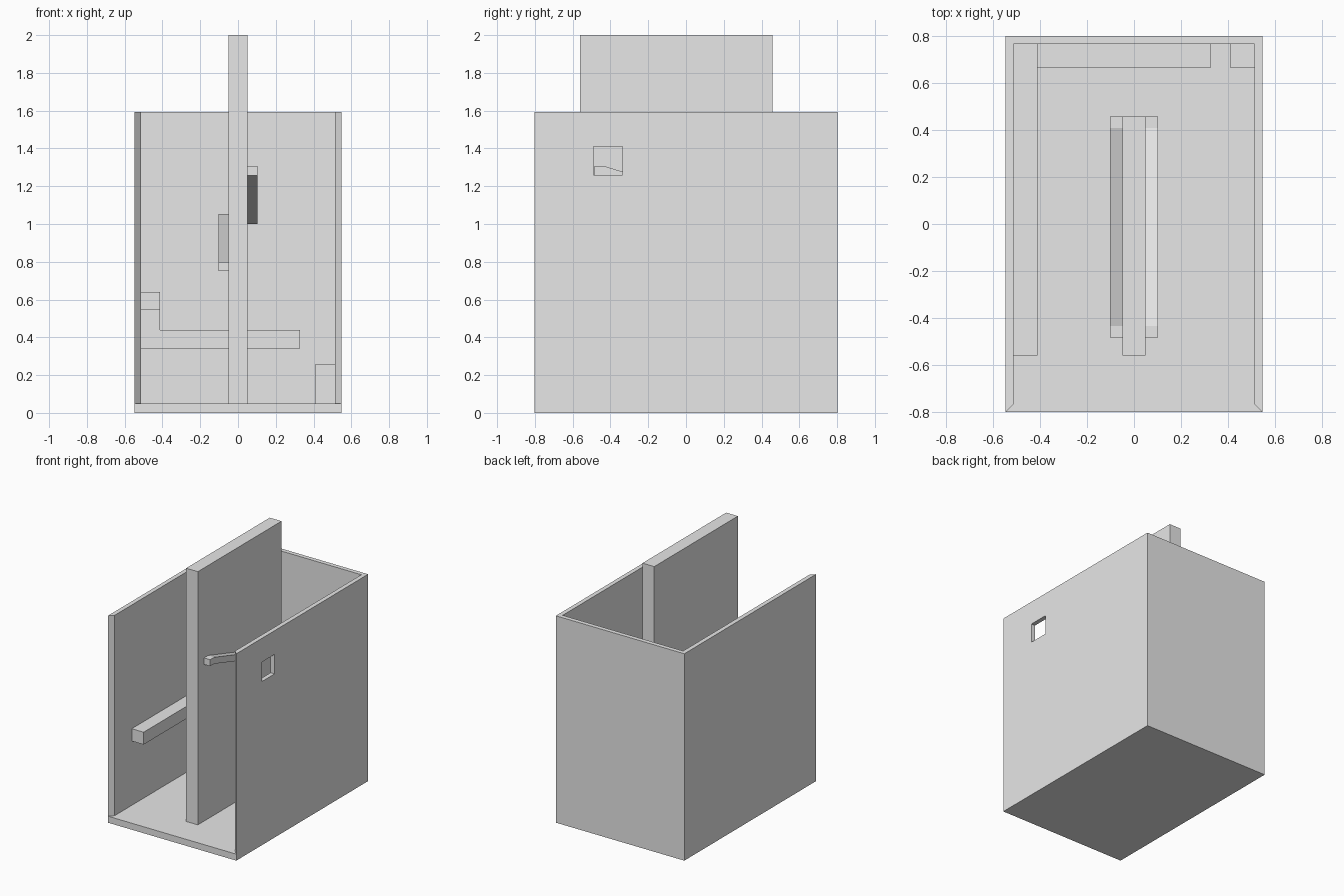
import bpy
import bmesh
from mathutils import Vector

if "Cube" in bpy.data.objects:
    bpy.data.objects.remove(bpy.data.objects["Cube"])

grey = bpy.data.materials.new("light_grey")
grey.diffuse_color = (0.8, 0.8, 0.8, 1)
grey.use_nodes = True
grey.node_tree.nodes["Principled BSDF"].inputs["Base Color"].default_value = grey.diffuse_color


def prism(name, outline, axis, lo, hi):
    """Extrude a 2D outline along an axis: 'x' takes (y, z), 'y' takes (x, z), 'z' takes (x, y)."""
    place = {"x": lambda a, b: (lo, a, b),
             "y": lambda a, b: (a, lo, b),
             "z": lambda a, b: (a, b, lo)}[axis]
    step = Vector([(hi - lo) * (axis == k) for k in "xyz"])
    bm = bmesh.new()
    face = bm.faces.new([bm.verts.new(place(a, b)) for a, b in outline])
    out = bmesh.ops.extrude_face_region(bm, geom=[face])
    bmesh.ops.translate(bm, vec=step,
                        verts=[g for g in out["geom"] if isinstance(g, bmesh.types.BMVert)])
    bmesh.ops.recalc_face_normals(bm, faces=bm.faces)
    mesh = bpy.data.meshes.new(name)
    bm.to_mesh(mesh)
    bm.free()
    mesh.materials.append(grey)
    obj = bpy.data.objects.new(name, mesh)
    bpy.context.collection.objects.link(obj)
    return obj


def box(name, x, y, z):
    return prism(name, [(x[0], y[0]), (x[1], y[0]), (x[1], y[1]), (x[0], y[1])], "z", *z)


def cut(target, cutter):
    mod = target.modifiers.new(cutter.name, "BOOLEAN")
    mod.operation = "DIFFERENCE"
    mod.solver = "EXACT"
    mod.object = cutter
    cutter.hide_render = True
    cutter.hide_set(True)


X, Y, TOP = 0.547, 0.802, 1.593     # outer half width, half depth, wall height
XI, YI, FLOOR = 0.513, 0.768, 0.05  # inner faces

# Open-fronted case, with wall ends mitred to a sharp front edge
case = box("case", (-X, X), (-Y, Y), (0, TOP))
cavity = prism("cavity_cutter",
               [(-X - 0.1, -Y - 0.1), (X + 0.1, -Y - 0.1), (XI, -YI),
                (XI, YI), (-XI, YI), (-XI, -YI)], "z", FLOOR, TOP + 0.2)
cut(case, cavity)

# Small square window through the right wall
window = box("window_cutter", (XI - 0.05, X + 0.05), (-0.49, -0.335), (1.26, 1.41))
cut(case, window)

# Tall central divider
box("divider", (-0.05, 0.05), (-0.56, 0.458), (FLOOR, 2.0))


# Sloped rails on the divider, with short level ends
def rail(name, x, z_front, z_back, thick=0.05):
    path = [(-0.485, z_front), (-0.435, z_front), (0.41, z_back), (0.458, z_back)]
    outline = path + [(y, z - thick) for y, z in reversed(path)]
    prism(name, outline, "x", *x)


rail("right_rail", (0.05, 0.102), 1.307, 1.05)
rail("left_rail", (-0.102, -0.05), 0.80, 1.053)

# Steps along the back wall: corner block, then a bar that turns up at the left
box("corner_block", (0.41, XI), (0.668, YI), (FLOOR, 0.258))
prism("back_step", [(-XI, 0.34), (0.328, 0.34), (0.328, 0.44), (-0.412, 0.44),
                    (-0.412, 0.545), (-XI, 0.545)], "y", 0.668, YI)

# Level bar running forward along the left wall
box("left_bar", (-XI, -0.412), (-0.56, YI), (0.545, 0.64))
